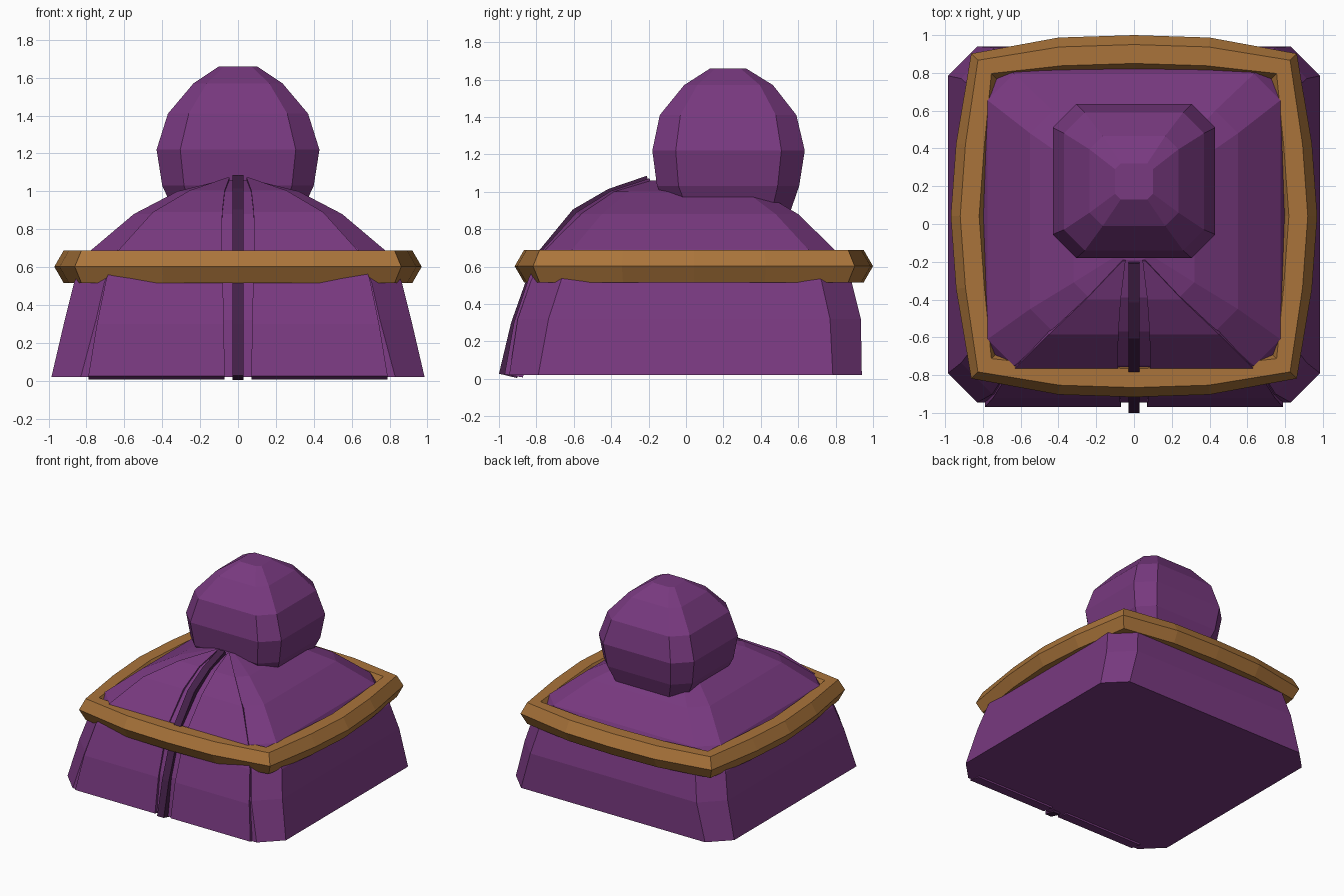
import bpy
import math
from mathutils import Vector

if "Cube" in bpy.data.objects:
    bpy.data.objects.remove(bpy.data.objects["Cube"])


def material(name, rgb):
    m = bpy.data.materials.new(name)
    m.diffuse_color = (*rgb, 1)
    m.use_nodes = True
    m.node_tree.nodes["Principled BSDF"].inputs["Base Color"].default_value = m.diffuse_color
    return m


PURPLE = material("purple cloth", (0.188, 0.041, 0.214))
DARK = material("dark purple trim", (0.058, 0.015, 0.066))
BROWN = material("brown rope", (0.40, 0.175, 0.043))


def loft(name, rings, mat, closed=False):
    """Skin a list of equal-length rings; cap the ends or join them in a loop."""
    n, count = len(rings[0]), len(rings)
    verts = [p for ring in rings for p in ring]
    faces = []
    for i in range(count if closed else count - 1):
        a, b = i * n, (i + 1) % count * n
        for j in range(n):
            k = (j + 1) % n
            faces.append((a + j, a + k, b + k, b + j))
    if not closed:
        faces.append(tuple(reversed(range(n))))
        faces.append(tuple(range((count - 1) * n, count * n)))
    mesh = bpy.data.meshes.new(name)
    mesh.from_pydata(verts, [], faces)
    mesh.materials.append(mat)
    obj = bpy.data.objects.new(name, mesh)
    bpy.context.collection.objects.link(obj)
    # consistent outward normals
    bpy.context.view_layer.objects.active = obj
    obj.select_set(True)
    bpy.ops.object.mode_set(mode='EDIT')
    bpy.ops.mesh.select_all(action='SELECT')
    bpy.ops.mesh.normals_make_consistent(inside=False)
    bpy.ops.object.mode_set(mode='OBJECT')
    obj.select_set(False)
    return obj


def chamfered(z, x, y0, y1, c):
    """Rectangle with cut corners."""
    return [(x, y0 + c, z), (x, y1 - c, z), (x - c, y1, z), (c - x, y1, z),
            (-x, y1 - c, z), (-x, y0 + c, z), (c - x, y0, z), (x - c, y0, z)]


# Robe body: z, half width, front y, back y, corner cut
loft("robe", [chamfered(*r) for r in (
    (0.02, 0.985, -0.945, 0.94, 0.155),
    (0.32, 0.915, -0.90, 0.935, 0.165),
    (0.52, 0.865, -0.83, 0.885, 0.16),
    (0.69, 0.775, -0.75, 0.795, 0.14),
    (0.88, 0.55, -0.57, 0.60, 0.12),
    (1.00, 0.32, -0.39, 0.40, 0.08),
    (1.06, 0.08, -0.19, 0.20, 0.03))], PURPLE)

# Hooded head
loft("head", [chamfered(*r) for r in (
    (0.90, 0.34, -0.09, 0.56, 0.10),
    (1.03, 0.40, -0.155, 0.605, 0.115),
    (1.22, 0.43, -0.18, 0.635, 0.125),
    (1.41, 0.37, -0.14, 0.59, 0.11),
    (1.57, 0.235, -0.01, 0.465, 0.07),
    (1.66, 0.10, 0.13, 0.32, 0.03))], PURPLE)


def front_band(name, profile, mat, thick=0.1):
    """Thick strip down the front; profile rows are y, z, x from, x to."""
    pts = [Vector((0, y, z)) for y, z, _, _ in profile]
    rings = []
    for i, (y, z, xa, xb) in enumerate(profile):
        t = pts[min(i + 1, len(pts) - 1)] - pts[max(i - 1, 0)]
        inward = Vector((0, t.z, -t.y)).normalized() * thick
        yi, zi = y + inward.y, z + inward.z
        rings.append([(xa, y, z), (xb, y, z), (xb, yi, zi), (xa, yi, zi)])
    return loft(name, rings, mat)


# Front panels, one each side
panel = ((-0.97, 0.025, 0.07, 0.79), (-0.92, 0.30, 0.075, 0.745),
         (-0.84, 0.54, 0.08, 0.695), (-0.765, 0.69, 0.085, 0.63),
         (-0.585, 0.89, 0.083, 0.45), (-0.40, 1.005, 0.07, 0.255),
         (-0.195, 1.072, 0.045, 0.06))
for side, s in (("left", -1), ("right", 1)):
    front_band(side + "_front_panel",
               [(y, z, s * a, s * b) for y, z, a, b in panel], PURPLE)

# Centre trim strip
trim = ((-1.0, 0.027), (-0.935, 0.30), (-0.85, 0.54), (-0.782, 0.69),
        (-0.605, 0.905), (-0.415, 1.015), (-0.21, 1.085))
front_band("centre_trim", [(y, z, -0.03, 0.03) for y, z in trim], DARK)

# Rope collar: hexagonal section swept round a rounded square
quarter = [(0.97, 0.0), (0.942, 0.385), (0.862, 0.86), (0.40, 0.945)]
outline = quarter + [(0, 0.958)] + [(-x, y) for x, y in quarter[:0:-1]]
outline += [(-x, -y) for x, y in outline]
rings = []
for i, (x, y) in enumerate(outline):
    p = Vector((x, y))
    before = (p - Vector(outline[i - 1])).normalized()
    after = (Vector(outline[(i + 1) % len(outline)]) - p).normalized()
    t = (before + after).normalized()
    out = Vector((t.y, -t.x))
    ring = []
    for k in range(6):
        a = k * math.pi / 3
        q = p + out * (0.1 * math.cos(a) - 0.1)
        ring.append((q.x, q.y + 0.042, 0.602 + 0.1 * math.sin(a)))
    rings.append(ring)
loft("rope_collar", rings, BROWN, closed=True)
